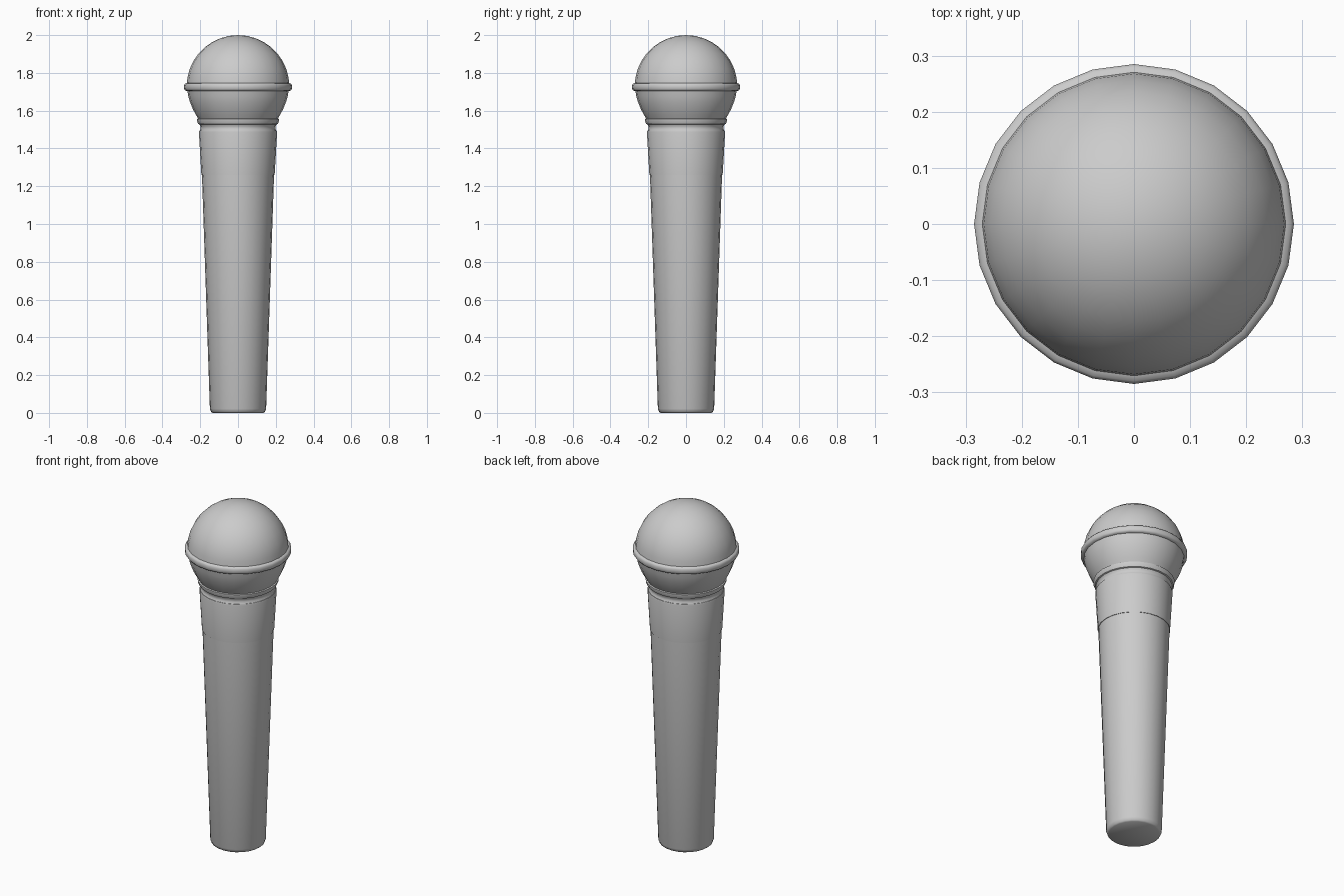
import bpy, bmesh, math

if "Cube" in bpy.data.objects:
    bpy.data.objects.remove(bpy.data.objects["Cube"])

SIDES = 24


def lathe(name, profile, angle=40):
    """Revolve (radius, z) points, listed bottom to top, about the z axis."""
    bm = bmesh.new()
    rings = []
    for r, z in profile:
        if r == 0:
            rings.append([bm.verts.new((0, 0, z))] * SIDES)
        else:
            rings.append([bm.verts.new((r * math.cos(math.tau * i / SIDES),
                                        r * math.sin(math.tau * i / SIDES), z))
                          for i in range(SIDES)])
    for low, high in zip(rings, rings[1:]):
        for i in range(SIDES):
            j = (i + 1) % SIDES
            corners = dict.fromkeys((low[i], low[j], high[j], high[i]))
            bm.faces.new(list(corners))
    mesh = bpy.data.meshes.new(name)
    bm.to_mesh(mesh)
    bm.free()
    obj = bpy.data.objects.new(name, mesh)
    bpy.context.collection.objects.link(obj)
    bpy.ops.object.select_all(action='DESELECT')
    obj.select_set(True)
    bpy.context.view_layer.objects.active = obj
    bpy.ops.object.shade_smooth_by_angle(angle=math.radians(angle))
    return obj


# Tapered handle with a softened closed foot
lathe("handle", [(0, 0), (0.135, 0), (0.143, 0.006), (0.149, 0.022),
                 (0.191, 1.262)], angle=60)

# Collar sleeve at the top of the handle
lathe("collar", [(0.188, 1.26), (0.194, 1.26), (0.207, 1.485),
                 (0.205, 1.494), (0.195, 1.496)])

# Narrow neck groove between the collar and the head
lathe("neck", [(0.203, 1.494), (0.198, 1.505), (0.199, 1.518), (0.207, 1.532)])

# Thin lip where the head meets the neck
lathe("neck_lip", [(0.204, 1.527), (0.211, 1.53), (0.217, 1.545),
                   (0.218, 1.556), (0.208, 1.56)])

# Lower bowl of the grille
lathe("lower_grille", [(0.209, 1.555), (0.224, 1.58), (0.240, 1.61),
                       (0.254, 1.645), (0.263, 1.675), (0.269, 1.71)])

# Rounded band around the widest part of the head
lathe("grille_band", [(0.266, 1.704), (0.279, 1.706), (0.285, 1.715),
                      (0.285, 1.735), (0.280, 1.743), (0.270, 1.746)], angle=60)

# Domed upper grille
dome = [(0.272 * math.cos(a), 1.728 + 0.272 * math.sin(a))
        for a in (math.pi / 2 * k / 9 for k in range(9))]
lathe("upper_grille", dome + [(0, 2.0)])
